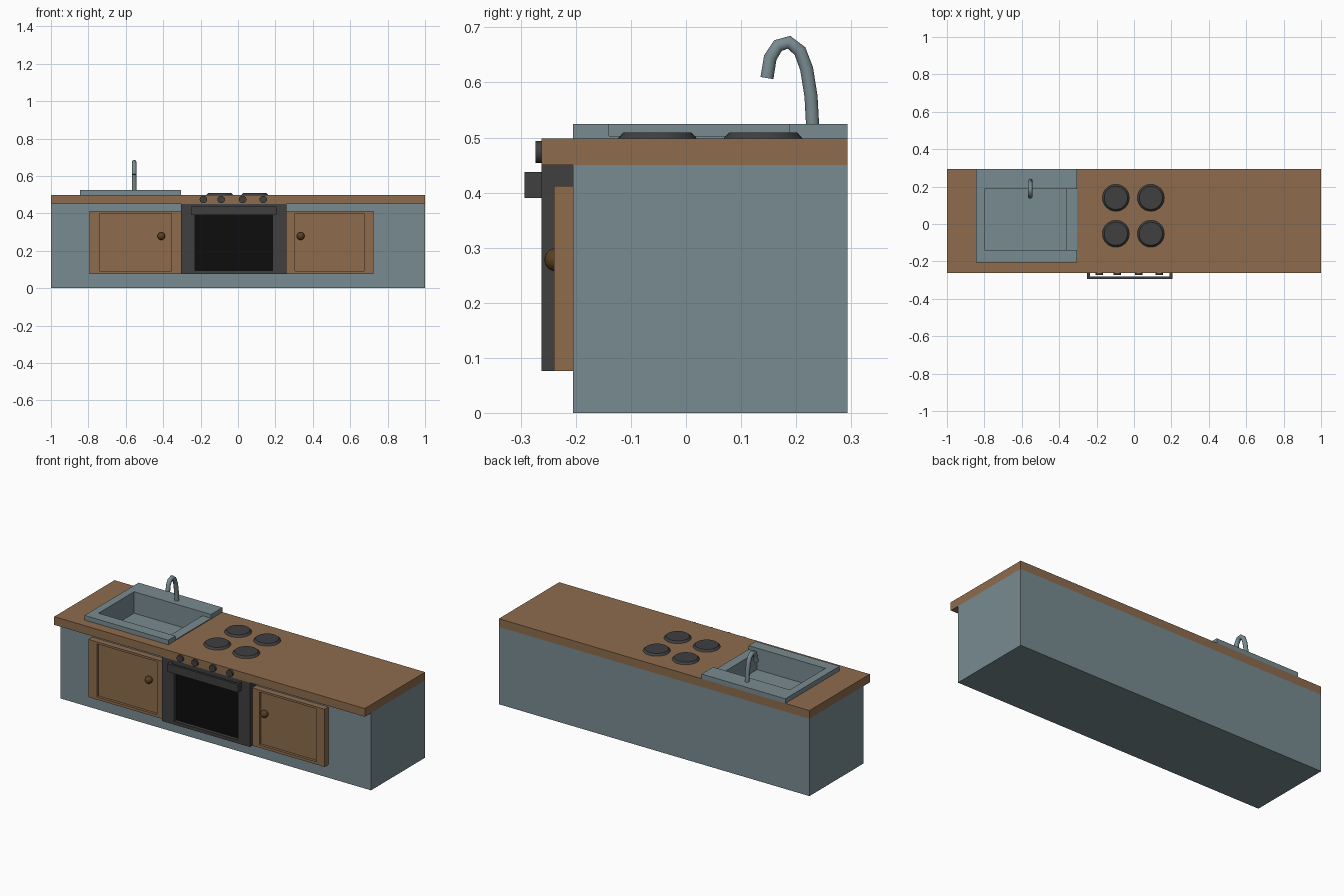
import bpy, bmesh, math
from mathutils import Matrix, Vector

if "Cube" in bpy.data.objects:
    bpy.data.objects.remove(bpy.data.objects["Cube"])


def material(name, rgb):
    m = bpy.data.materials.new(name)
    m.diffuse_color = (*rgb, 1)
    m.use_nodes = True
    m.node_tree.nodes["Principled BSDF"].inputs["Base Color"].default_value = m.diffuse_color
    return m


STEEL = material("blue_steel", (0.19, 0.26, 0.28))
WOOD = material("wood", (0.27, 0.15, 0.075))
KNOB = material("knob_wood", (0.10, 0.05, 0.015))
DARK = material("dark_metal", (0.05, 0.05, 0.053))
BLACK = material("black_glass", (0.004, 0.004, 0.004))


def finish(name, bm, mat, smooth=False):
    bmesh.ops.recalc_face_normals(bm, faces=bm.faces)
    me = bpy.data.meshes.new(name)
    bm.to_mesh(me)
    bm.free()
    if smooth:
        me.shade_smooth()
        me.set_sharp_from_angle(angle=math.radians(35))
    ob = bpy.data.objects.new(name, me)
    bpy.context.collection.objects.link(ob)
    if mat:
        me.materials.append(mat)
    return ob


def add_box(bm, x0, x1, y0, y1, z0, z1):
    size = Matrix.Diagonal((x1 - x0, y1 - y0, z1 - z0, 1))
    centre = Matrix.Translation(((x0 + x1) / 2, (y0 + y1) / 2, (z0 + z1) / 2))
    bmesh.ops.create_cube(bm, size=1, matrix=centre @ size)


def boxes(name, mat, *dims):
    bm = bmesh.new()
    for d in dims:
        add_box(bm, *d)
    return finish(name, bm, mat)


def recessed_front(name, mat, outer, inner, back, front, depth):
    """Slab facing -y with a sunken rectangular panel."""
    bm = bmesh.new()
    rings = []
    for (x0, x1, z0, z1), y in ((outer, back), (outer, front), (inner, front), (inner, front + depth)):
        rings.append([bm.verts.new(p) for p in ((x0, y, z0), (x1, y, z0), (x1, y, z1), (x0, y, z1))])
    for a, b in zip(rings, rings[1:]):
        for i in range(4):
            j = (i + 1) % 4
            bm.faces.new((a[i], a[j], b[j], b[i]))
    bm.faces.new(rings[0])
    bm.faces.new(rings[-1])
    return finish(name, bm, mat)


def cone(name, mat, loc, r1, r2, depth, rot=None, seg=32):
    bm = bmesh.new()
    m = Matrix.Translation(loc) @ (rot or Matrix())
    bmesh.ops.create_cone(bm, cap_ends=True, segments=seg, radius1=r1, radius2=r2, depth=depth, matrix=m)
    return finish(name, bm, mat, True)


# Cabinet body and worktop, both opened up for the sink bowl
SX0, SX1, SY0, SY1 = -0.80, -0.36, -0.14, 0.187
body = boxes("cabinet_body", STEEL, (-1, 1, -0.205, 0.293, 0, 0.45))
top = boxes("worktop", WOOD, (-1, 1, -0.262, 0.293, 0.45, 0.498))
cutter = boxes("sink_cutter", None, (SX0 - .01, SX1 + .01, SY0 - .01, SY1 + .01, 0.38, 0.6))
cutter.hide_render = True
cutter.hide_viewport = True
for ob in (body, top):
    mod = ob.modifiers.new("sink_hole", 'BOOLEAN')
    mod.operation = 'DIFFERENCE'
    mod.solver = 'EXACT'
    mod.object = cutter

# Sink rim with a lowered strip on its right side
boxes("sink_rim", STEEL,
      (-0.845, -0.305, -0.205, SY0, 0.498, 0.525),
      (-0.845, -0.305, SY1, 0.293, 0.498, 0.525),
      (-0.845, SX0, SY0, SY1, 0.498, 0.525),
      (SX1, -0.305, SY0, SY1, 0.498, 0.503))

# Sink bowl, an open-topped tray
bm = bmesh.new()
add_box(bm, SX0, SX1, SY0, SY1, 0.40, 0.50)
bm.faces.ensure_lookup_table()
bmesh.ops.delete(bm, geom=[max(bm.faces, key=lambda f: f.calc_center_median().z)], context='FACES')
bowl = finish("sink_bowl", bm, STEEL)
bowl.data.flip_normals()

# Curved tap
cu = bpy.data.curves.new("tap", 'CURVE')
cu.dimensions = '3D'
cu.bevel_depth = 0.0125
cu.bevel_resolution = 3
cu.use_fill_caps = True
path = [(0.23, 0.52), (0.227, 0.575), (0.219, 0.625), (0.207, 0.657), (0.187, 0.673),
        (0.167, 0.667), (0.153, 0.645), (0.147, 0.608)]
sp = cu.splines.new('POLY')
sp.points.add(len(path) - 1)
for p, (y, z) in zip(sp.points, path):
    p.co = (-0.555, y, z, 1)
sp.use_smooth = True
cu.materials.append(STEEL)
bpy.context.collection.objects.link(bpy.data.objects.new("tap", cu))

# Cupboard doors with round knobs
for side, outer, inner, kx in (("left", (-0.795, -0.305), (-0.74, -0.355), -0.41),
                               ("right", (0.26, 0.725), (0.305, 0.675), 0.335)):
    recessed_front(side + "_door", WOOD, (*outer, 0.076, 0.412), (*inner, 0.092, 0.40),
                   -0.205, -0.24, 0.015)
    bm = bmesh.new()
    bmesh.ops.create_uvsphere(bm, u_segments=20, v_segments=12, radius=0.021,
                              matrix=Matrix.Translation((kx, -0.236, 0.278)))
    finish(side + "_door_knob", bm, KNOB, True)

# Oven front, glass and handle
recessed_front("oven_front", DARK, (-0.305, 0.26, 0.076, 0.45), (-0.23, 0.185, 0.095, 0.40),
               -0.205, -0.262, 0.022)
boxes("oven_glass", BLACK, (-0.23, 0.185, -0.242, -0.235, 0.095, 0.40))
boxes("oven_handle", DARK,
      (-0.25, 0.205, -0.293, -0.28, 0.39, 0.437),
      (-0.25, -0.235, -0.28, -0.262, 0.39, 0.437),
      (0.19, 0.205, -0.28, -0.262, 0.39, 0.437))

# Oven control knobs
for i, x in enumerate((-0.185, -0.09, 0.025, 0.135)):
    cone(f"control_knob_{i + 1}", DARK, (x, -0.267, 0.474), 0.02, 0.02, 0.012,
         Matrix.Rotation(math.pi / 2, 4, 'X'), 20)

# Four hob rings
for i, (x, y) in enumerate((x, y) for x in (-0.097, 0.09) for y in (-0.052, 0.14)):
    cone(f"hob_ring_{i + 1}", DARK, (x, y, 0.503), 0.073, 0.062, 0.012)
